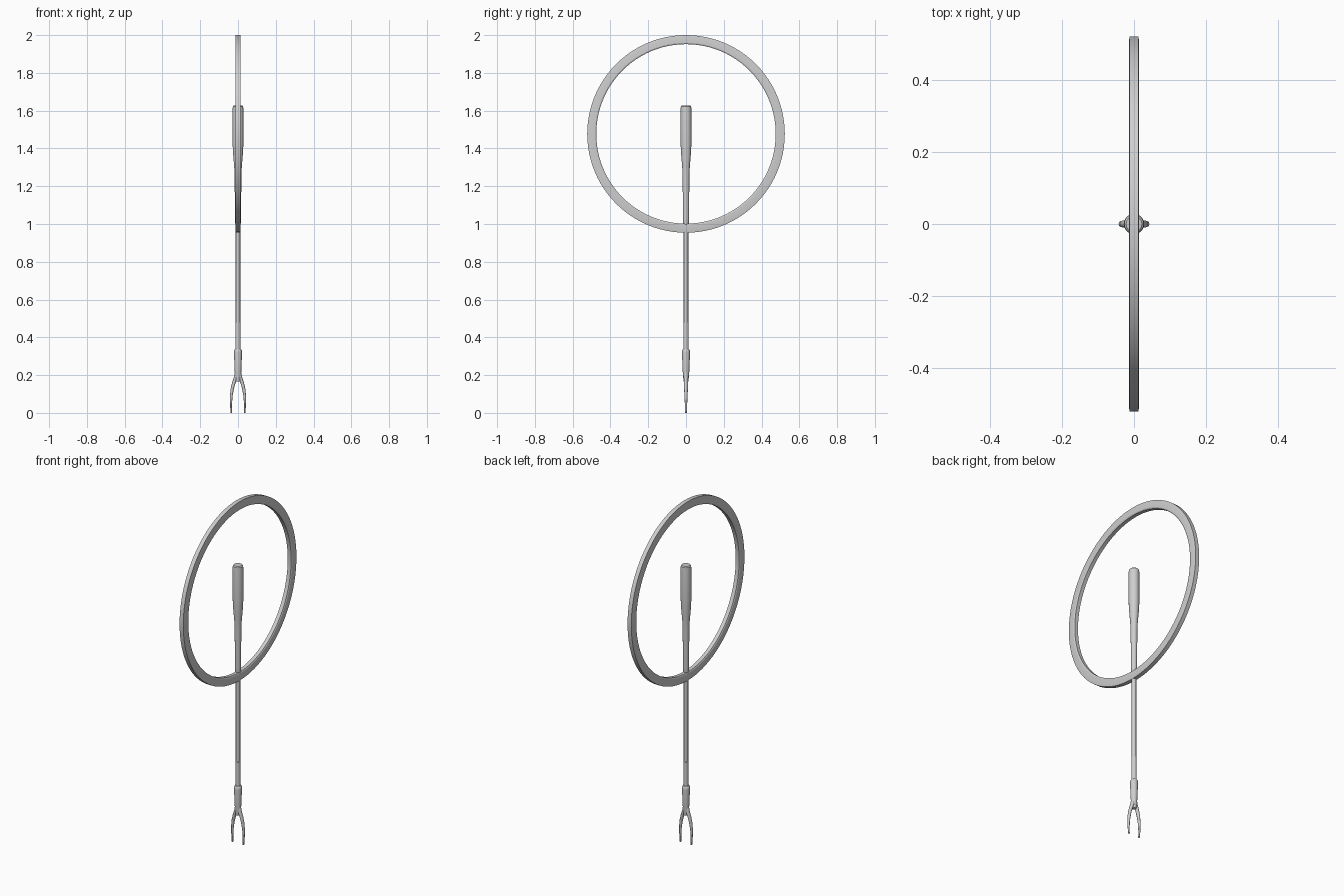
import bpy
import math

cube = bpy.data.objects.get("Cube")
if cube:
    bpy.data.objects.remove(cube, do_unlink=True)

grey = bpy.data.materials.new("plain grey")
grey.use_nodes = True
colour = (0.62, 0.62, 0.62, 1)
grey.diffuse_color = colour
grey.node_tree.nodes["Principled BSDF"].inputs["Base Color"].default_value = colour


def finish(obj, angle):
    obj.data.materials.append(grey)
    bpy.ops.object.select_all(action="DESELECT")
    obj.select_set(True)
    bpy.context.view_layer.objects.active = obj
    bpy.ops.object.shade_smooth_by_angle(angle=math.radians(angle))
    return obj


def lathe(name, profile, sides, closed=False, angle=35):
    """Spin (radius, height) points about z; a closed profile makes a ring."""
    n = len(profile)
    verts = [(r * math.cos(a), r * math.sin(a), z)
             for a in (2 * math.pi * i / sides for i in range(sides))
             for r, z in profile]
    faces = []
    for i in range(sides):
        j = (i + 1) % sides
        for k in range(n if closed else n - 1):
            m = (k + 1) % n
            faces.append((i * n + k, j * n + k, j * n + m, i * n + m))
    if not closed:
        faces.append([i * n for i in reversed(range(sides))])
        faces.append([i * n + n - 1 for i in range(sides)])
    mesh = bpy.data.meshes.new(name)
    mesh.from_pydata(verts, [], faces)
    obj = bpy.data.objects.new(name, mesh)
    bpy.context.collection.objects.link(obj)
    return finish(obj, angle)


def tine(name, side):
    """Tapered round prong swept along a bowed path."""
    rings = [(0.008, 0.215, 0.011), (0.011, 0.19, 0.012), (0.022, 0.16, 0.011),
             (0.031, 0.125, 0.010), (0.036, 0.085, 0.008), (0.037, 0.04, 0.006),
             (0.035, 0, 0.005)]
    sides = 12
    verts = [(side * (x + 0.85 * r * math.cos(a)), r * math.sin(a), z)
             for x, z, r in rings
             for a in (2 * math.pi * i / sides for i in range(sides))]
    faces = []
    for k in range(len(rings) - 1):
        for i in range(sides):
            j = (i + 1) % sides
            face = [k * sides + i, (k + 1) * sides + i,
                    (k + 1) * sides + j, k * sides + j]
            faces.append(face if side > 0 else face[::-1])
    top = list(range(sides))
    tip = [len(verts) - sides + i for i in reversed(range(sides))]
    faces += [top, tip] if side > 0 else [top[::-1], tip[::-1]]
    mesh = bpy.data.meshes.new(name)
    mesh.from_pydata(verts, [], faces)
    obj = bpy.data.objects.new(name, mesh)
    bpy.context.collection.objects.link(obj)
    return finish(obj, 40)


# Large upright hoop with bevelled rims
hoop = lathe("hoop", [(0.475, -0.011), (0.482, -0.0145), (0.508, -0.0145),
                      (0.523, -0.012), (0.523, 0.012), (0.508, 0.0145),
                      (0.482, 0.0145), (0.475, 0.011)], 96, closed=True, angle=25)
hoop.rotation_euler.y = math.pi / 2
hoop.location.z = 1.477

# Handle grip, swelling towards the top
lathe("handle", [(0.012, 0.99), (0.015, 1.005), (0.016, 1.03), (0.018, 1.26),
                 (0.020, 1.30), (0.027, 1.385), (0.0285, 1.43), (0.0285, 1.61),
                 (0.027, 1.622), (0.022, 1.627)], 24)

# Thin shaft with a slightly thicker lower sleeve
lathe("shaft", [(0.012, 0.47), (0.012, 1.0)], 20)
lathe("lower_sleeve", [(0.0135, 0.32), (0.0135, 0.478)], 20)

# Ferrule holding the fork
lathe("ferrule", [(0.012, 0.165), (0.016, 0.195), (0.019, 0.25),
                  (0.021, 0.32), (0.0205, 0.332), (0.016, 0.338)], 20)

# Two fork prongs
tine("left_tine", 1)
tine("right_tine", -1)
